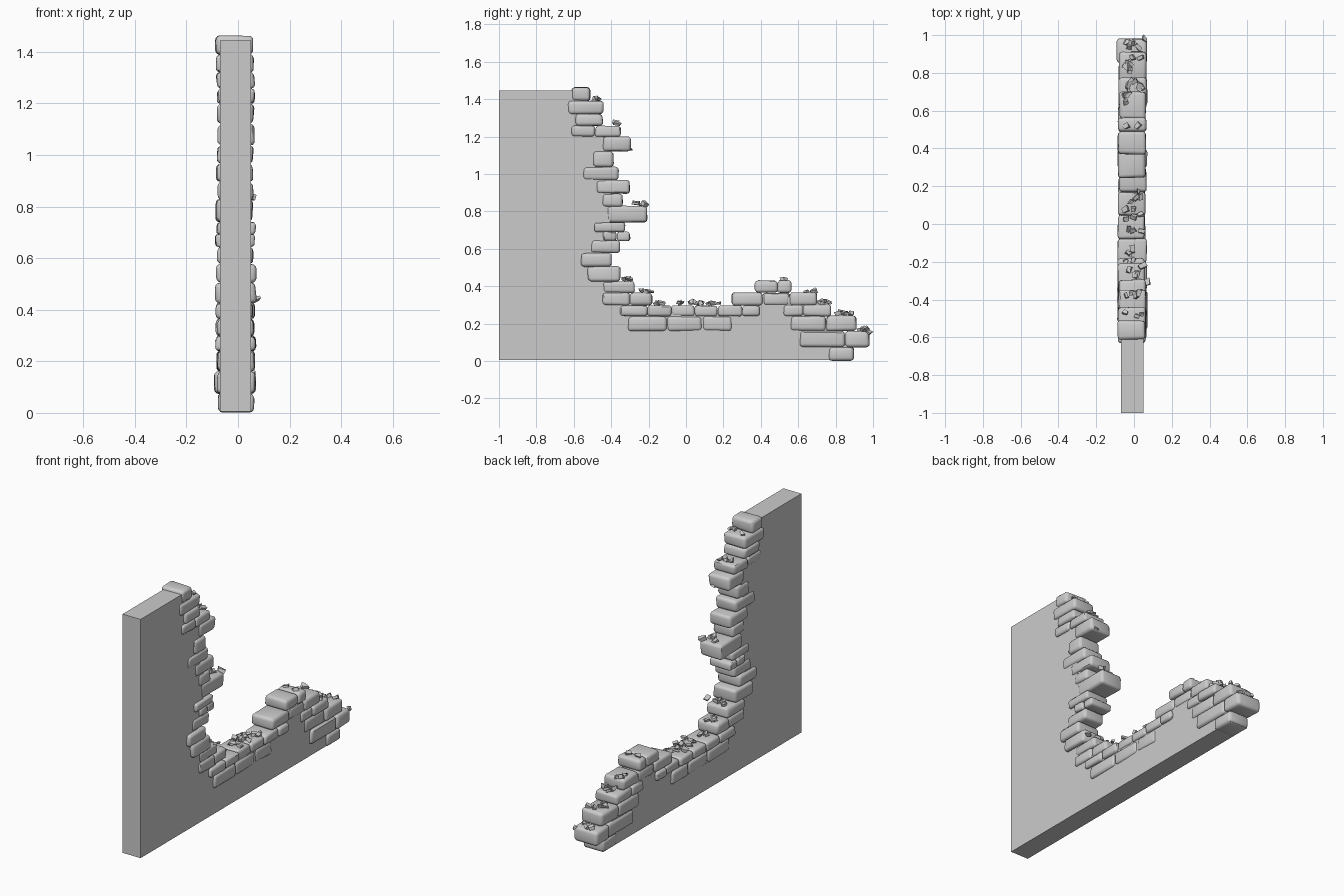
import bpy, bmesh, math, random
from mathutils import Vector, Matrix, Euler

if "Cube" in bpy.data.objects:
    bpy.data.objects.remove(bpy.data.objects["Cube"])

random.seed(7)
R = random.uniform


def finish(bm, name, smooth=True):
    bmesh.ops.recalc_face_normals(bm, faces=bm.faces)
    me = bpy.data.meshes.new(name)
    bm.to_mesh(me)
    bm.free()
    ob = bpy.data.objects.new(name, me)
    bpy.context.collection.objects.link(ob)
    if smooth:
        bpy.ops.object.select_all(action='DESELECT')
        ob.select_set(True)
        bpy.context.view_layer.objects.active = ob
        bpy.ops.object.shade_smooth_by_angle(angle=math.radians(40))
    return ob


# Plain wall slab with its broken outline hidden inside the stones (y, z)
outline = [(-1, .005), (.89, .005), (.89, .12), (.72, .2), (.6, .28), (.54, .36),
           (.42, .36), (.32, .28), (-.25, .25), (-.35, .38), (-.43, .47), (-.47, .55),
           (-.42, .65), (-.4, .78), (-.4, .9), (-.45, 1.0), (-.43, 1.1), (-.4, 1.16),
           (-.5, 1.25), (-.54, 1.445), (-1, 1.445)]
bm = bmesh.new()
face = bm.faces.new([bm.verts.new((-.07, y, z)) for y, z in outline])
ext = bmesh.ops.extrude_face_region(bm, geom=[face])
bmesh.ops.translate(bm, vec=(.12, 0, 0),
                    verts=[v for v in ext['geom'] if isinstance(v, bmesh.types.BMVert)])
finish(bm, "wall_slab", False)

# Stone courses: (bottom z, top z, joints along y)
courses = [
    (1.39, 1.463, (-.61, -.51)), (1.32, 1.39, (-.63, -.44)),
    (1.257, 1.32, (-.59, -.445)), (1.2, 1.257, (-.61, -.485, -.35)),
    (1.12, 1.2, (-.445, -.295)), (1.037, 1.12, (-.495, -.385)),
    (.968, 1.037, (-.55, -.36)), (.895, .968, (-.48, -.3)),
    (.825, .895, (-.45, -.335)), (.74, .83, (-.42, -.21)),
    (.69, .74, (-.49, -.325)), (.643, .692, (-.445, -.37, -.3)),
    (.578, .645, (-.51, -.35)), (.505, .578, (-.56, -.4)),
    (.425, .505, (-.525, -.35)), (.365, .425, (-.445, -.275)),
    (.297, .365, (-.45, -.3, -.18)),
    (.24, .297, (-.355, -.205, -.08, .045, .17, .3, .395)),
    (.16, .24, (-.31, -.1, .085, .245)),
    (.297, .365, (.245, .41, .555, .7)), (.365, .43, (.37, .49, .565)),
    (.24, .3, (.52, .625, .775)), (.16, .242, (.56, .75, .91)),
    (.075, .16, (.61, .85, .98)), (.002, .075, (.765, .9))]


def stone(target, y0, y1, z0, z1):
    b = bmesh.new()
    x0, x1 = -.083 + R(-.007, .007), .063 + R(-.007, .007)
    m = Matrix.Translation(((x0 + x1) / 2, (y0 + y1) / 2, (z0 + z1) / 2)) \
        @ Matrix.Diagonal((x1 - x0, y1 - y0, z1 - z0, 1))
    bmesh.ops.create_cube(b, size=1, matrix=m)
    for v in b.verts:
        v.co += Vector((R(-.004, .004), R(-.004, .004), R(-.002, .002)))
    bmesh.ops.bevel(b, geom=b.edges[:], offset=min(.018, (z1 - z0) * .27),
                    segments=3, profile=.5, affect='EDGES')
    for v in b.verts:
        v.co += Vector((R(-.001, .001), R(-.001, .001), R(-.001, .001)))
        v.co.z = max(v.co.z, 0)
    me = bpy.data.meshes.new("tmp")
    b.to_mesh(me)
    b.free()
    target.from_mesh(me)
    bpy.data.meshes.remove(me)


bm = bmesh.new()
for z0, z1, joints in courses:
    for y0, y1 in zip(joints, joints[1:]):
        stone(bm, y0, y1, z0, z1)
finish(bm, "edge_stones")

# Rubble chips lying on the steps: (y from, y to, z, count)
piles = [(-.5, -.46, 1.4, 3), (-.39, -.33, 1.268, 4), (-.305, -.295, 1.125, 1),
         (-.28, -.22, .838, 4), (-.34, -.29, .435, 4), (-.25, -.19, .37, 5),
         (-.17, -.12, .305, 3), (-.04, .18, .308, 12), (.51, .53, .434, 2),
         (.64, .7, .37, 3), (.71, .77, .31, 7), (.79, .9, .25, 7), (.92, .965, .168, 4)]


def chip(b, x, y, z, s):
    m = Matrix.Translation((x, y, z)) @ Euler((R(-.5, .5), R(-.5, .5), R(0, 6.3))).to_matrix().to_4x4() \
        @ Matrix.Diagonal((s * R(.7, 1.1), s * R(1, 1.7), s * R(.5, .9), 1))
    for v in bmesh.ops.create_cube(b, size=1, matrix=m)['verts']:
        v.co += Vector((R(-.2, .2), R(-.2, .2), R(-.2, .2))) * s


bm = bmesh.new()
for y0, y1, z, n in piles:
    for i in range(n):
        chip(bm, R(-.05, .045), R(y0, y1), z + R(0, .008), R(.018, .027))
chip(bm, .055, .982, .155, .022)
chip(bm, .072, -.305, .44, .022)
finish(bm, "rubble_chips", False)
